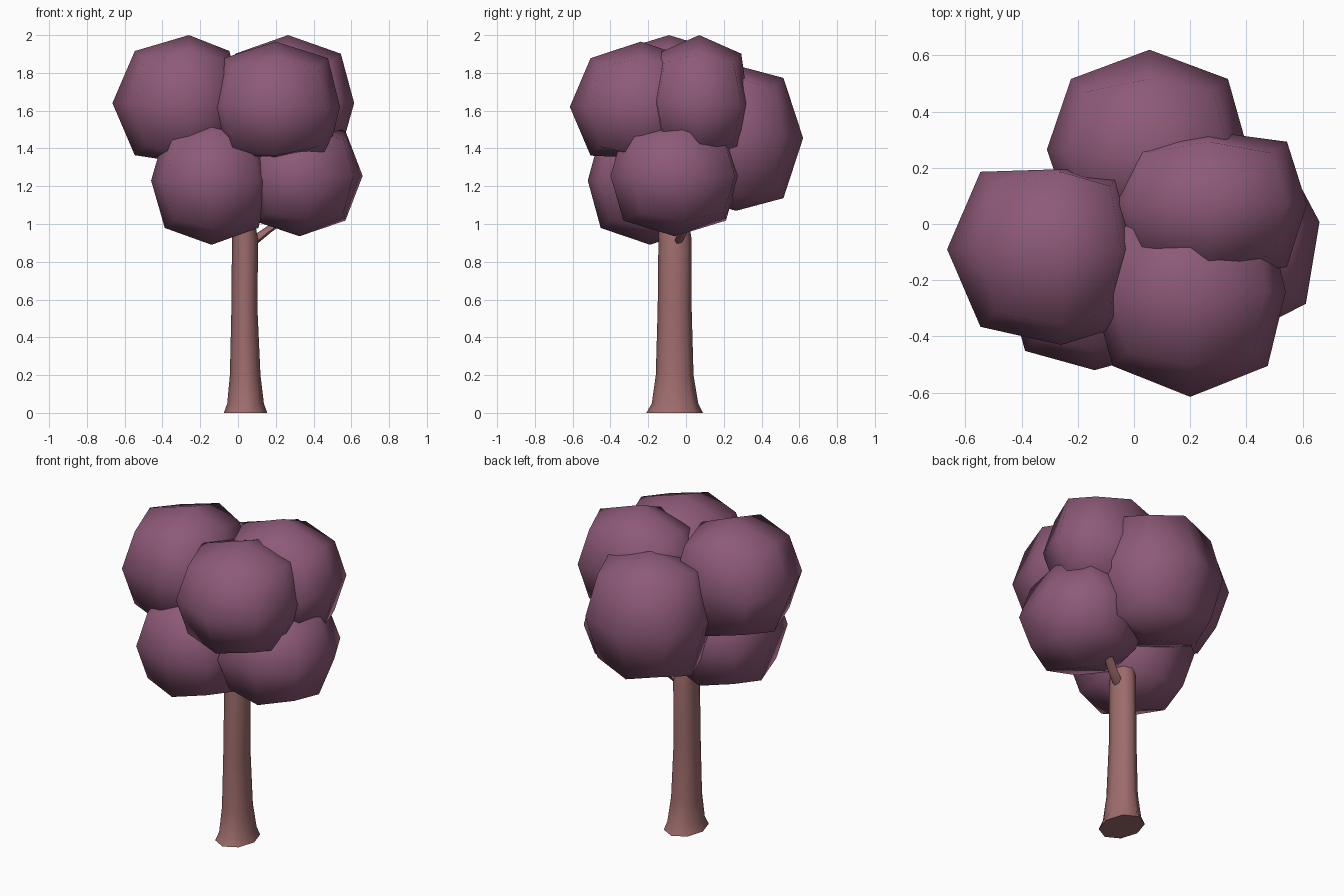
import bpy, bmesh, math
from mathutils import Matrix

if "Cube" in bpy.data.objects:
    bpy.data.objects.remove(bpy.data.objects["Cube"])


def material(name, color):
    m = bpy.data.materials.new(name)
    m.diffuse_color = (*color, 1)
    m.use_nodes = True
    m.node_tree.nodes["Principled BSDF"].inputs["Base Color"].default_value = m.diffuse_color
    return m


LEAF = material("plum_leaves", (0.27, 0.102, 0.188))
BARK = material("pinkish_bark", (0.342, 0.15, 0.15))


def finish(name, bm, mat, angle):
    bmesh.ops.recalc_face_normals(bm, faces=bm.faces)
    for f in bm.faces:
        f.smooth = True
    me = bpy.data.meshes.new(name)
    bm.to_mesh(me)
    bm.free()
    me.materials.append(mat)
    me.set_sharp_from_angle(angle=math.radians(angle))
    bpy.context.collection.objects.link(bpy.data.objects.new(name, me))


def leaf_clump(name, center, radius, low, high, turn=0, right=1):
    """Coarse ball made from a once-divided cube, flattened to its limits."""
    bm = bmesh.new()
    bmesh.ops.create_cube(bm, size=2)
    bmesh.ops.subdivide_edges(bm, edges=bm.edges[:], cuts=1, use_grid_fill=True)
    spin = Matrix.Rotation(math.radians(turn), 3, 'Z')
    for v in bm.verts:
        d = spin @ v.co.normalized()
        if d.x > 0:
            d.x *= right
        v.co = [min(max(center[i] + radius[i] * d[i], low[i]), high[i])
                for i in range(3)]
    finish(name, bm, LEAF, 120)


def limb(name, rings, sides):
    """Loft of level rings (x, y, z, x radius, y radius) with closed ends."""
    bm = bmesh.new()
    loops = []
    for x, y, z, rx, ry in rings:
        loops.append([bm.verts.new((x + rx * math.cos(a), y + ry * math.sin(a), z))
                      for a in (2 * math.pi * k / sides for k in range(sides))])
    for a, b in zip(loops, loops[1:]):
        for k in range(sides):
            j = (k + 1) % sides
            bm.faces.new((a[k], a[j], b[j], b[k]))
    bm.faces.new(loops[0][::-1])
    bm.faces.new(loops[-1])
    finish(name, bm, BARK, 62)


# Crown
leaf_clump("upper_left_leaves", (-.26, -.09, 1.64), (.405, .39, .39),
           (-.665, -.43, 1.32), (.02, .195, 2.0), 0, .75)
leaf_clump("upper_front_leaves", (.20, -.24, 1.62), (.39, .375, .365),
           (-.15, -.615, 1.35), (.54, .10, 1.965))
leaf_clump("upper_right_leaves", (.265, .07, 1.64), (.395, .315, .37),
           (-.10, -.20, 1.39), (.615, .33, 2.0))
leaf_clump("back_leaves", (.055, .265, 1.455), (.395, .355, .45),
           (-.31, -.05, 1.07), (.405, .62, 1.84))
leaf_clump("lower_right_leaves", (.325, -.06, 1.255), (.35, .39, .335),
           (.04, -.40, .935), (.66, .28, 1.56), 10)
leaf_clump("lower_left_leaves", (-.14, -.19, 1.23), (.35, .37, .355),
           (-.46, -.52, .89), (.18, .15, 1.57))

# Flared trunk, leaning into the crown at the top
limb("trunk", [(.04, -.06, 0, .115, .15), (.04, -.058, .05, .097, .123),
               (.038, -.06, .20, .081, .10), (.034, -.06, .55, .069, .09),
               (.037, -.058, .92, .069, .088), (.02, -.07, 1.06, .06, .075),
               (-.05, -.12, 1.25, .04, .045)], 8)

# Side branch reaching the lower right leaves
limb("side_branch", [(.06, -.05, .89, .036, .026), (.14, -.015, .955, .034, .025),
                     (.32, .09, 1.08, .028, .022)], 6)
